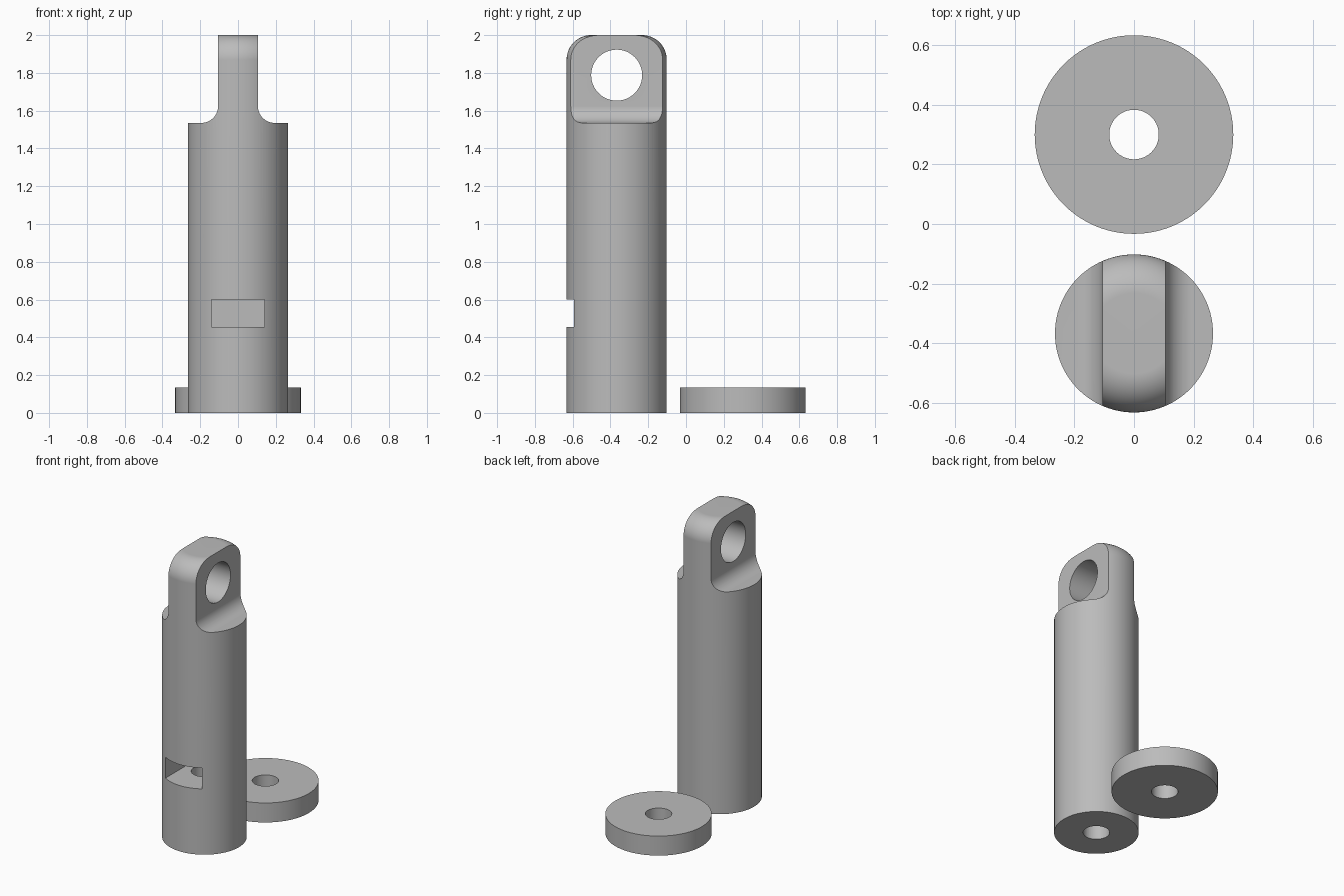
import bpy, bmesh, math
from mathutils import Matrix, Vector

cube = bpy.data.objects.get("Cube")
if cube:
    bpy.data.objects.remove(cube, do_unlink=True)

PIN_Y, PIN_R, TOP = -0.367, 0.265, 2.0
WASHER_Y, WASHER_R, WASHER_H = 0.30, 0.333, 0.135
BORE_R = 0.083
SHOULDER, TONGUE, FILLET, ROUND = 1.535, 0.105, 0.09, 0.13

grey = bpy.data.materials.new("plain grey")
grey.use_nodes = True
grey.diffuse_color = (0.5, 0.5, 0.5, 1)
grey.node_tree.nodes["Principled BSDF"].inputs["Base Color"].default_value = (0.5, 0.5, 0.5, 1)


def make_object(name, bm):
    bmesh.ops.recalc_face_normals(bm, faces=bm.faces[:])
    mesh = bpy.data.meshes.new(name)
    bm.to_mesh(mesh)
    bm.free()
    mesh.materials.append(grey)
    obj = bpy.data.objects.new(name, mesh)
    bpy.context.collection.objects.link(obj)
    return obj


def arc(cx, cz, r, start, end, steps=16):
    angles = [math.radians(start + (end - start) * i / steps) for i in range(steps + 1)]
    return [(cx + r * math.cos(a), cz + r * math.sin(a)) for a in angles]


def lathe(name, profile, y):
    bm = bmesh.new()
    verts = [bm.verts.new((r, 0, z)) for r, z in profile]
    edges = [bm.edges.new(pair) for pair in zip(verts, verts[1:])]
    bmesh.ops.spin(bm, geom=verts + edges, axis=(0, 0, 1), cent=(0, 0, 0),
                   angle=math.tau, steps=96)
    bmesh.ops.remove_doubles(bm, verts=bm.verts[:], dist=0.0001)
    bmesh.ops.translate(bm, verts=bm.verts[:], vec=(0, y, 0))
    return make_object(name, bm)


def rod(name, radius, length, centre, axis="Z"):
    bm = bmesh.new()
    turn = Matrix.Rotation(math.pi / 2, 4, "Y") if axis == "X" else Matrix.Identity(4)
    bmesh.ops.create_cone(bm, cap_ends=True, segments=64, radius1=radius, radius2=radius,
                          depth=length, matrix=Matrix.Translation(centre) @ turn)
    return make_object(name, bm)


def box(name, low, high):
    bm = bmesh.new()
    low, high = Vector(low), Vector(high)
    bmesh.ops.create_cube(bm, size=1, matrix=Matrix.Translation((low + high) / 2)
                          @ Matrix.Diagonal((*(high - low), 1)))
    return make_object(name, bm)


def shoulder_cutter(name, side):
    # Block with a rounded inner corner, leaving a filleted shoulder
    outline = [(TONGUE, TOP + 0.1)]
    outline += arc(TONGUE + FILLET, SHOULDER + FILLET, FILLET, 180, 270)
    outline += [(0.4, SHOULDER), (0.4, TOP + 0.1)]
    bm = bmesh.new()
    face = bm.faces.new([bm.verts.new((side * x, PIN_Y - 0.4, z)) for x, z in outline])
    grown = bmesh.ops.extrude_face_region(bm, geom=[face])["geom"]
    bmesh.ops.translate(bm, vec=(0, 0.8, 0),
                        verts=[v for v in grown if isinstance(v, bmesh.types.BMVert)])
    return make_object(name, bm)


def carve(obj, cutters):
    bpy.context.view_layer.objects.active = obj
    for cutter in cutters:
        cutter.hide_render = True
        mod = obj.modifiers.new("cut", "BOOLEAN")
        mod.operation, mod.solver, mod.object = "DIFFERENCE", "EXACT", cutter
        bpy.ops.object.modifier_apply(modifier=mod.name)
        bpy.data.objects.remove(cutter, do_unlink=True)


def finish(obj):
    bpy.ops.object.select_all(action="DESELECT")
    obj.select_set(True)
    bpy.context.view_layer.objects.active = obj
    bpy.ops.object.shade_smooth_by_angle(angle=math.radians(25))
    obj.modifiers.new("clean shading", "WEIGHTED_NORMAL").keep_sharp = True


# Pin: round bar with a rounded top, cut to an eye tongue, slotted and bored
pin = lathe("eye_pin", [(0, 0), (PIN_R, 0)]
            + arc(PIN_R - ROUND, TOP - ROUND, ROUND, 0, 90) + [(0, TOP)], PIN_Y)
carve(pin, [
    shoulder_cutter("left_shoulder_cutter", 1),
    shoulder_cutter("right_shoulder_cutter", -1),
    rod("eye_cutter", 0.135, 1, (0, PIN_Y, 1.788), "X"),
    box("slot_cutter", (-0.14, PIN_Y - 0.4, 0.455), (0.14, PIN_Y + 0.14, 0.60)),
    rod("bore_cutter", BORE_R, 0.6, (0, PIN_Y, 0.2)),
])
finish(pin)

# Washer: a closed ring profile turned around its axis
washer = lathe("washer", [(BORE_R, 0), (WASHER_R, 0), (WASHER_R, WASHER_H),
                          (BORE_R, WASHER_H), (BORE_R, 0)], WASHER_Y)
finish(washer)
